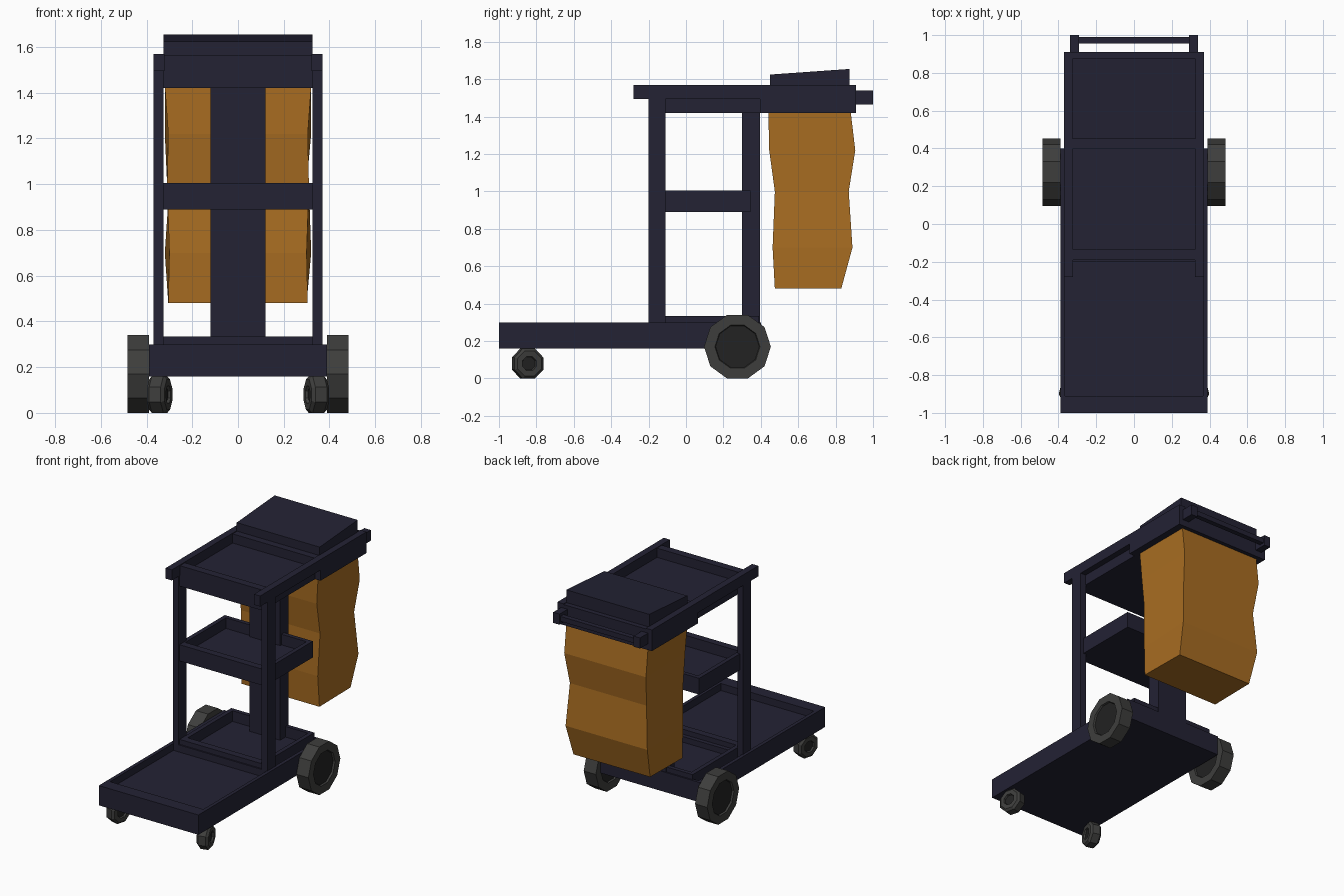
import bpy, bmesh
from math import pi, cos, radians
from mathutils import Matrix

if "Cube" in bpy.data.objects:
    bpy.data.objects.remove(bpy.data.objects["Cube"])


def material(name, rgb):
    m = bpy.data.materials.new(name)
    m.use_nodes = True
    m.diffuse_color = (*rgb, 1)
    m.node_tree.nodes["Principled BSDF"].inputs["Base Color"].default_value = (*rgb, 1)
    return m


NAVY = material("navy plastic", (0.017, 0.016, 0.034))
ORANGE = material("orange cloth", (0.40, 0.155, 0.016))
RUBBER = material("grey rubber", (0.048, 0.048, 0.046))
HUB = material("dark hub", (0.016, 0.016, 0.016))


def finish(name, bm, mats):
    bmesh.ops.recalc_face_normals(bm, faces=bm.faces)
    mesh = bpy.data.meshes.new(name)
    bm.to_mesh(mesh)
    bm.free()
    for m in mats:
        mesh.materials.append(m)
    ob = bpy.data.objects.new(name, mesh)
    bpy.context.collection.objects.link(ob)
    return ob


def add_box(bm, x, y, z):
    """Box from (min, max) ranges; returns its vertices."""
    size = [b - a for a, b in (x, y, z)]
    mid = [(a + b) / 2 for a, b in (x, y, z)]
    mat = Matrix.Translation(mid) @ Matrix.Diagonal((*size, 1))
    return bmesh.ops.create_cube(bm, size=1, matrix=mat)["verts"]


def box(name, x, y, z, mirror=False):
    bm = bmesh.new()
    add_box(bm, x, y, z)
    if mirror:
        add_box(bm, (-x[1], -x[0]), y, z)
    return finish(name, bm, [NAVY])


def tray(name, half, y, z, floor, wall):
    """Open tray made of a floor slab and four walls."""
    bm = bmesh.new()
    side, front, back = wall
    add_box(bm, (-half, half), y, (z[0], floor))
    add_box(bm, (-half, half), (y[0], y[0] + front), (floor, z[1]))
    add_box(bm, (-half, half), (y[1] - back, y[1]), (floor, z[1]))
    for x in ((-half, side - half), (half - side, half)):
        add_box(bm, x, (y[0] + front, y[1] - back), (floor, z[1]))
    return finish(name, bm, [NAVY])


# Base platform and trays
tray("base_platform", 0.39, (-1, 0.40), (0.16, 0.30), 0.25, (0.025, 0.09, 0.02))
box("base_crossbar", (-0.37, 0.37), (-0.20, -0.11), (0.24, 0.30))
tray("lower_tray", 0.325, (-0.19, 0.39), (0.24, 0.335), 0.26, (0.03, 0.05, 0.03))
tray("middle_tray", 0.345, (-0.19, 0.345), (0.89, 1.005), 0.93, (0.03, 0.05, 0.03))

# Uprights
box("front_posts", (0.325, 0.37), (-0.20, -0.11), (0.29, 1.50), mirror=True)
box("back_panel", (-0.12, 0.12), (0.30, 0.395), (0.25, 1.43))

# Top shelf, side rails and bag frame
tray("top_tray", 0.327, (-0.19, 0.45), (1.42, 1.565), 1.50, (0.005, 0.055, 0.05))
box("side_rails", (0.322, 0.37), (-0.28, 0.91), (1.495, 1.57), mirror=True)
box("bag_frame", (-0.37, 0.37), (0.395, 0.91), (1.42, 1.50))
box("bag_frame_top", (-0.33, 0.33), (0.40, 0.91), (1.49, 1.565))

# Sloping lid
bm = bmesh.new()
for v in add_box(bm, (-0.325, 0.325), (0.45, 0.875), (1.56, 1.655)):
    if v.co.z > 1.6 and v.co.y < 0.6:
        v.co.z = 1.625
finish("bag_lid", bm, [NAVY])

# Push handle
box("handle_arms", (0.29, 0.34), (0.90, 1.0), (1.465, 1.54), mirror=True)
box("handle_bar", (-0.30, 0.30), (0.955, 0.99), (1.485, 1.52))

# Hanging bag: rings of height, half width at front and back, y range
rings = [(1.43, 0.32, 0.32, 0.44, 0.88), (1.22, 0.305, 0.32, 0.445, 0.905),
         (1.0, 0.31, 0.30, 0.475, 0.87), (0.70, 0.30, 0.32, 0.463, 0.89),
         (0.48, 0.305, 0.30, 0.475, 0.83)]
bm = bmesh.new()
loops = []
for z, wf, wb, y0, y1 in rings:
    corners = [(-wf, y0), (wf, y0), (wb, y1), (-wb, y1)]
    loops.append([bm.verts.new((x, y, z)) for x, y in corners])
for a, b in zip(loops, loops[1:]):
    for i in range(4):
        j = (i + 1) % 4
        bm.faces.new((a[i], a[j], b[j], b[i]))
bm.faces.new(loops[0])
bm.faces.new(loops[-1])
finish("waste_bag", bm, [ORANGE])


def wheel(name, centre, apothem, width, sides, hub, chamfer, yaw=0):
    """Flat-sided tyre with a recessed dark hub on both sides."""
    bm = bmesh.new()
    r = apothem / cos(pi / sides)
    bmesh.ops.create_cone(bm, cap_ends=True, segments=sides, radius1=r, radius2=r,
                          depth=width, matrix=Matrix.Rotation(pi / sides, 4, "Z"))
    caps = [f for f in bm.faces if len(f.verts) == sides]
    if chamfer:
        rims = list({e for f in caps for e in f.edges})
        bmesh.ops.bevel(bm, geom=rims, offset=chamfer, segments=1, affect="EDGES")
        caps = [f for f in bm.faces if len(f.verts) == sides]
    bmesh.ops.inset_individual(bm, faces=caps, thickness=apothem - chamfer - hub)
    bmesh.ops.inset_individual(bm, faces=caps, thickness=0.004, depth=-0.012)
    for f in caps:
        f.material_index = 1
    # Stand the wheel up with a flat side on the ground
    stand = Matrix.Rotation(pi / 2, 4, "Y")
    if sides % 4 == 2:
        stand = stand @ Matrix.Rotation(pi / sides, 4, "Z")
    low = Matrix.Translation(centre) @ Matrix.Rotation(yaw, 4, "Z") @ stand
    bm.transform(low)
    # Turn the flats to the bottom whatever the starting angle
    bottom = min(v.co.z for v in bm.verts)
    if bottom < -0.003:
        bm.transform(Matrix.Translation(centre) @ Matrix.Rotation(yaw, 4, "Z")
                     @ Matrix.Rotation(pi / sides, 4, "X")
                     @ Matrix.Rotation(-yaw, 4, "Z")
                     @ Matrix.Translation([-c for c in centre]))
    return finish(name, bm, [RUBBER, HUB])


# Wheels and swivelled casters
for side, s in (("left", 1), ("right", -1)):
    wheel(side + "_back_wheel", (s * 0.436, 0.275, 0.17), 0.17, 0.095, 10, 0.112, 0)
    wheel(side + "_front_caster", (s * 0.343, -0.847, 0.08), 0.08, 0.08, 8, 0.036,
          0.014, s * radians(15))
